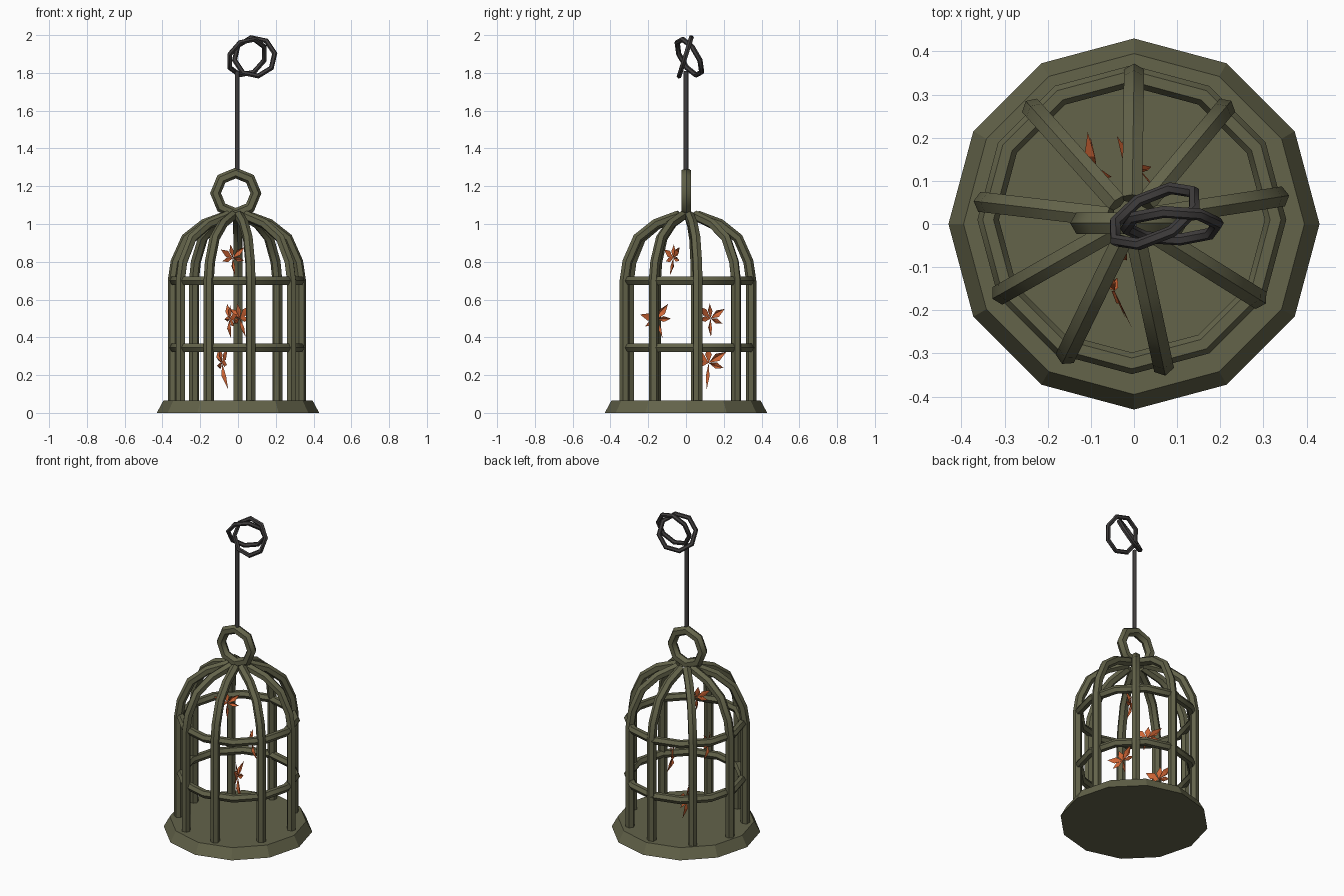
import bpy, bmesh, math
from mathutils import Vector, Matrix

if "Cube" in bpy.data.objects:
    bpy.data.objects.remove(bpy.data.objects["Cube"])


def material(name, rgb):
    m = bpy.data.materials.new(name)
    m.diffuse_color = (*rgb, 1)
    m.use_nodes = True
    m.node_tree.nodes["Principled BSDF"].inputs["Base Color"].default_value = m.diffuse_color
    return m


OLIVE = material("olive_metal", (0.125, 0.125, 0.068))
IRON = material("dark_iron", (0.05, 0.046, 0.046))
ORANGE = material("orange_leaf", (0.62, 0.13, 0.035))


def finish(obj, name, mat, smooth=True):
    obj.name = name
    obj.data.materials.append(mat)
    if smooth:
        bpy.ops.object.select_all(action='DESELECT')
        obj.select_set(True)
        bpy.context.view_layer.objects.active = obj
        bpy.ops.object.shade_smooth_by_angle(angle=math.radians(50))
    return obj


def from_bmesh(bm, name, mat, smooth=True):
    bmesh.ops.recalc_face_normals(bm, faces=bm.faces)
    mesh = bpy.data.meshes.new(name)
    bm.to_mesh(mesh)
    bm.free()
    obj = bpy.data.objects.new(name, mesh)
    bpy.context.collection.objects.link(obj)
    return finish(obj, name, mat, smooth)


def torus(name, mat, loc, major, minor, segs, sides, normal=(0, 0, 1), spin=0.0):
    bpy.ops.mesh.primitive_torus_add(major_radius=major, minor_radius=minor,
                                     major_segments=segs, minor_segments=sides)
    obj = bpy.context.object
    turn = Vector(normal).to_track_quat('Z', 'Y').to_matrix().to_4x4()
    obj.data.transform(Matrix.Translation(loc) @ turn @ Matrix.Rotation(spin, 4, 'Z'))
    return finish(obj, name, mat)


# Tray: tapered twelve-sided disc
bpy.ops.mesh.primitive_cone_add(vertices=12, radius1=0.43, radius2=0.395,
                                depth=0.065, location=(0, 0, 0.0325))
finish(bpy.context.object, "base_tray", OLIVE, smooth=False)

# Bars: six-sided tubes swept along a dome profile (radius, height)
PROFILE = [(0.343, 0.05), (0.343, 0.70), (0.328, 0.80), (0.272, 0.925),
           (0.175, 1.0), (0.05, 1.045)]


def cage_bar(name, foot, r=0.027, sides=6):
    foot, hub = Vector(foot), Vector((-0.005, 0.01))
    out = (foot - hub).normalized()
    span = (foot - hub).length
    side = Vector((-out.y, out.x, 0))
    pts = []
    for rad, z in PROFILE:
        p = hub + out * (rad / PROFILE[0][0] * span)
        pts.append(Vector((p.x, p.y, z)))
    bm = bmesh.new()
    rings = []
    for i, p in enumerate(pts):
        a = (p - pts[i - 1]).normalized() if i else Vector((0, 0, 1))
        b = (pts[i + 1] - p).normalized() if i < len(pts) - 1 else a
        t = (a + b).normalized()
        n = side.cross(t)
        ring = []
        for k in range(sides):
            ang = math.tau * k / sides
            ring.append(bm.verts.new(p + n * (r * math.cos(ang)) + side * (r * math.sin(ang))))
        rings.append(ring)
    for lo, hi in zip(rings, rings[1:]):
        for k in range(sides):
            j = (k + 1) % sides
            bm.faces.new((lo[k], lo[j], hi[j], hi[k]))
    bm.faces.new(rings[0])
    bm.faces.new(rings[-1])
    from_bmesh(bm, name, OLIVE)


FEET = [(0, 0.345), (0.208, 0.265), (0.333, 0.062), (0.283, -0.17), (0.067, -0.325),
        (-0.155, -0.3), (-0.305, -0.16), (-0.345, 0.05), (-0.233, 0.265)]
for i, foot in enumerate(FEET):
    cage_bar(f"cage_bar_{i + 1}", foot)

# Horizontal hoops
for name, z in (("lower_hoop", 0.345), ("upper_hoop", 0.70)):
    torus(name, OLIVE, (-0.005, 0.01, z), 0.333, 0.025, 12, 6)

# Handle ring on the dome
torus("top_ring", OLIVE, (-0.012, 0.002, 1.163), 0.107, 0.029, 8, 6, (0, -1, 0))

# Hanging rod and two chain links
bpy.ops.mesh.primitive_cylinder_add(vertices=8, radius=0.012, depth=0.56,
                                    location=(-0.005, 0, 1.53))
finish(bpy.context.object, "hanging_rod", IRON)
torus("chain_link_front", IRON, (0.088, -0.004, 1.885), 0.108, 0.014, 8, 6,
      (0, -0.95, 0.3), math.radians(10))
torus("chain_link_back", IRON, (0.048, 0.018, 1.883), 0.108, 0.014, 8, 6,
      (-0.39, 0.765, 0.45), math.radians(10))

# Leaves: folded pointed lobes around a centre plus a stem (angle, length, half width)
LOBES = [(95, 0.08, 0.018), (40, 0.10, 0.02), (150, 0.10, 0.02),
         (-12, 0.075, 0.015), (195, 0.075, 0.015), (268, 0.10, 0.01)]


def leaf(name, loc, heading, roll=0, scale=1.0, stem=1.0):
    # heading is the compass angle of the leaf's face normal
    bm = bmesh.new()
    for i, (deg, length, width) in enumerate(LOBES):
        if i == len(LOBES) - 1:
            length *= stem
        a = math.radians(deg + roll)
        d = Vector((0, math.cos(a), math.sin(a)))
        s = Vector((0, -math.sin(a), math.cos(a)))
        bend = Vector((0.022 if i % 2 else -0.012, 0, 0))
        root = bm.verts.new((0, 0, 0))
        tip = bm.verts.new(d * length + bend)
        mid = bm.verts.new(d * length * 0.5 + Vector((-0.008, 0, 0)))
        for sign in (1, -1):
            edge = bm.verts.new(d * length * 0.5 + s * width * sign + bend * 0.5)
            bm.faces.new((root, edge, mid))
            bm.faces.new((mid, edge, tip))
    bmesh.ops.transform(bm, verts=bm.verts, matrix=Matrix.Translation(loc)
                        @ Matrix.Rotation(math.radians(heading), 4, 'Z')
                        @ Matrix.Scale(scale, 4))
    from_bmesh(bm, name, ORANGE, smooth=False)


leaf("leaf_top", (-0.028, -0.068, 0.82), -45, scale=0.9)
leaf("leaf_front", (-0.045, -0.155, 0.495), 32, roll=15)
leaf("leaf_back", (0.01, 0.13, 0.50), 48, roll=-10)
leaf("leaf_bottom", (-0.085, 0.12, 0.265), 28, roll=-8, scale=1.1, stem=1.3)
